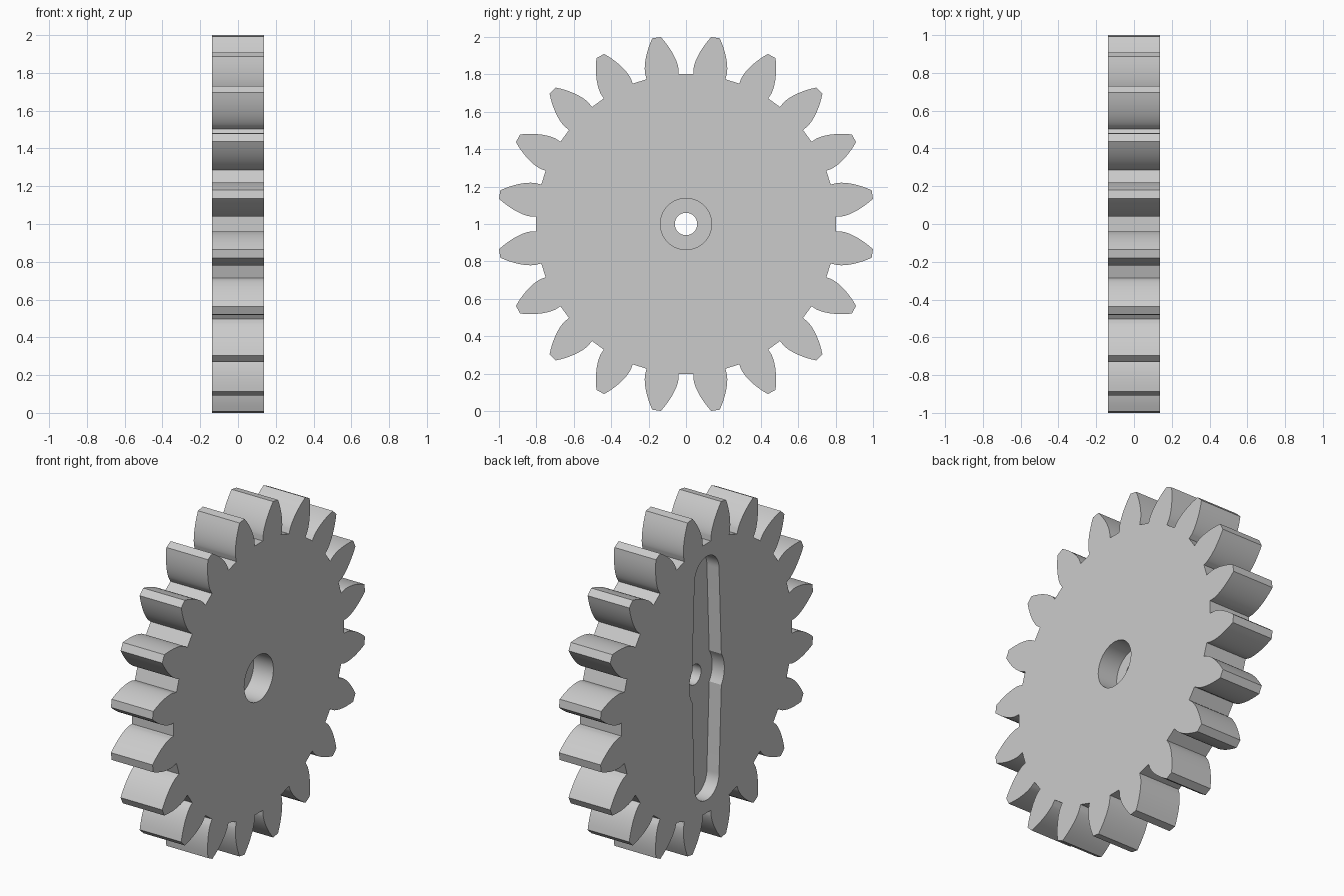
import bpy, bmesh
from math import sin, cos, tan, acos, pi, radians

cube = bpy.data.objects.get("Cube")
if cube:
    bpy.data.objects.remove(cube, do_unlink=True)

TEETH = 20
MODULE = 0.0917
HALF = 0.137            # half the gear thickness
TIP = MODULE * (TEETH / 2 + 1)
ROOT = MODULE * (TEETH / 2 - 1.25)
BASE = MODULE * TEETH / 2 * cos(radians(25))

grey = bpy.data.materials.new("plain grey")
grey.use_nodes = True
grey.diffuse_color = (0.6, 0.6, 0.6, 1)
grey.node_tree.nodes["Principled BSDF"].inputs["Base Color"].default_value = (0.6, 0.6, 0.6, 1)


def prism(name, outline, x0, x1):
    """Extrude a (y, z) outline about the gear axis from x0 to x1."""
    bm = bmesh.new()
    face = bm.faces.new([bm.verts.new((x0, y, z + 1)) for y, z in outline])
    out = bmesh.ops.extrude_face_region(bm, geom=[face])
    verts = [v for v in out["geom"] if isinstance(v, bmesh.types.BMVert)]
    bmesh.ops.translate(bm, verts=verts, vec=(x1 - x0, 0, 0))
    bmesh.ops.recalc_face_normals(bm, faces=bm.faces)
    mesh = bpy.data.meshes.new(name)
    bm.to_mesh(mesh)
    bm.free()
    mesh.materials.append(grey)
    obj = bpy.data.objects.new(name, mesh)
    bpy.context.collection.objects.link(obj)
    return obj


def arc(r, start, end, steps, cz=0):
    angles = [start + (end - start) * i / steps for i in range(steps + 1)]
    return [(r * cos(a), cz + r * sin(a)) for a in angles]


def involute(r):
    a = acos(min(1, BASE / r))
    return tan(a) - a


# Involute tooth flank as (radius, half angle), from root to tip
base_angle = pi / (2 * TEETH) + involute(MODULE * TEETH / 2)
radii = [BASE + (TIP - BASE) * (i / 10) ** 1.5 for i in range(11)]
flank = [(ROOT, base_angle)] + [(r, base_angle - involute(r)) for r in radii]

# Whole gear outline
outline = []
for t in range(TEETH):
    mid = (t + 0.5) * 2 * pi / TEETH
    tooth = [(r, mid - a) for r, a in flank] + [(r, mid + a) for r, a in reversed(flank)]
    outline += [(r * cos(a), r * sin(a)) for r, a in tooth]
gear = prism("gear", outline, -HALF, HALF)

# Two-armed recess: round hub with tapering, round-ended arms
hub, reach, end = 0.165, 0.61, 0.115
neck = radians(34)
slot = (arc(hub, -neck, neck, 10) + arc(end, 0, pi, 24, reach)
        + arc(hub, pi - neck, pi + neck, 10) + arc(end, pi, 2 * pi, 24, -reach))


def circle(r):
    return arc(r, 0, 2 * pi, 64)[:-1]


cutters = [
    prism("arm_recess_cutter", slot, -HALF - 0.1, -HALF + 0.08),
    prism("counterbore_cutter", circle(0.137), HALF - 0.13, HALF + 0.1),
    prism("axle_hole_cutter", circle(0.06), -HALF - 0.2, HALF + 0.2),
]

# Cut the recesses and the through hole
bpy.context.view_layer.objects.active = gear
for cutter in cutters:
    cutter.hide_render = True
    mod = gear.modifiers.new("cut", "BOOLEAN")
    mod.operation = "DIFFERENCE"
    mod.solver = "EXACT"
    mod.object = cutter
    bpy.ops.object.modifier_apply(modifier=mod.name)
    bpy.data.objects.remove(cutter, do_unlink=True)

bpy.ops.object.select_all(action="DESELECT")
gear.select_set(True)
bpy.ops.object.shade_smooth_by_angle(angle=radians(25))
